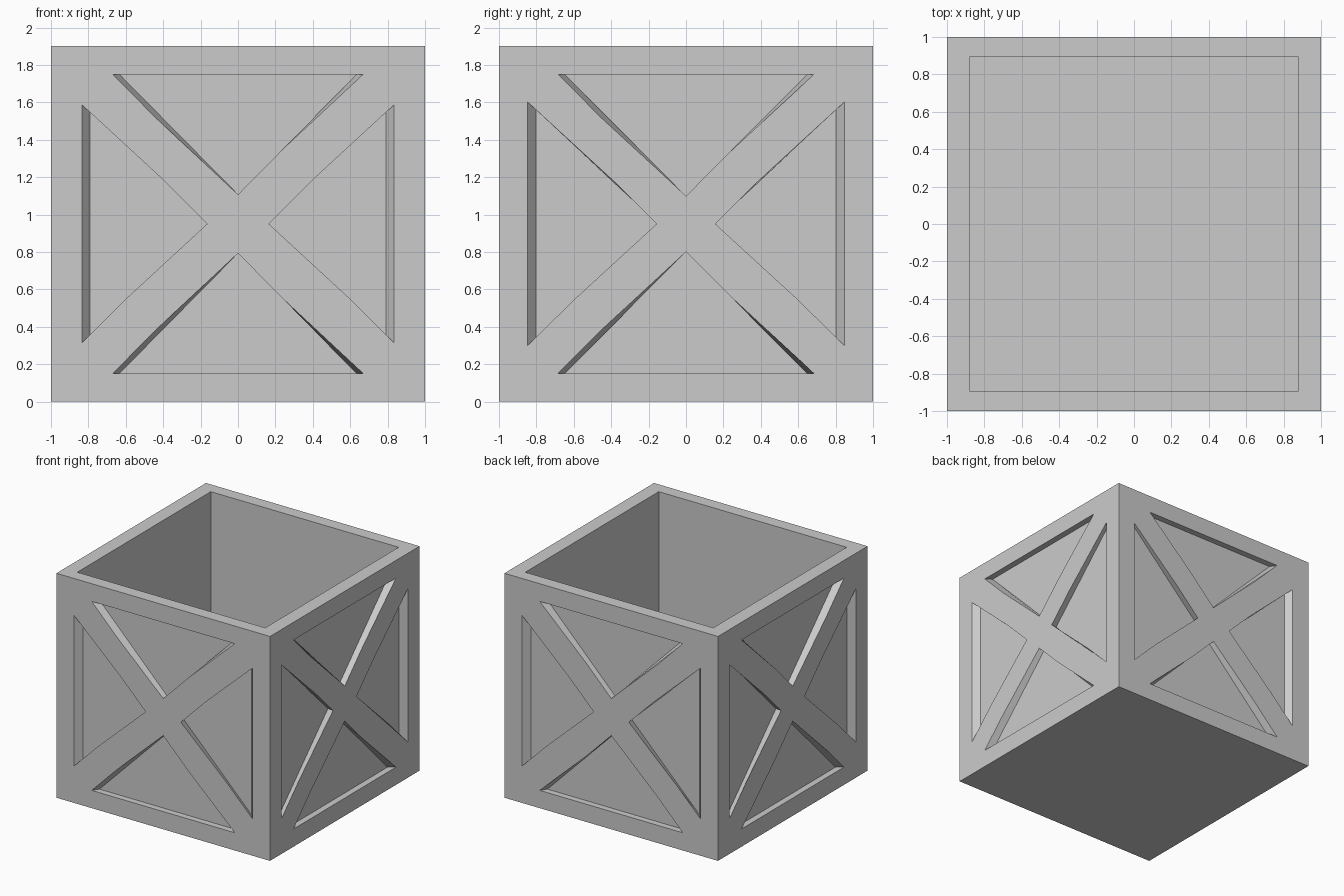
import bpy, bmesh
from mathutils import Matrix

if "Cube" in bpy.data.objects:
    bpy.data.objects.remove(bpy.data.objects["Cube"])

HEIGHT, MID = 1.9, 0.95
RECESS = 0.947      # panels sink by scaling toward the vertical axis


def finish(name, bm):
    bmesh.ops.recalc_face_normals(bm, faces=bm.faces)
    mesh = bpy.data.meshes.new(name)
    bm.to_mesh(mesh)
    bm.free()
    obj = bpy.data.objects.new(name, mesh)
    bpy.context.collection.objects.link(obj)
    return obj


def add_box(bm, size, z):
    m = Matrix.Translation((0, 0, z)) @ Matrix.Diagonal((*size, 1))
    bmesh.ops.create_cube(bm, size=1, matrix=m)


def add_prism(bm, tri, place):
    # triangular recess whose walls converge on the vertical axis
    inner, outer = [[bm.verts.new(place(t, h, s)) for t, h in tri]
                    for s in (RECESS, 1.03)]
    bm.faces.new(inner)
    bm.faces.new(outer)
    for i in range(3):
        j = (i + 1) % 3
        bm.faces.new((inner[i], inner[j], outer[j], outer[i]))


def triangles(half_w, apex_h, side, side_h, apex_t):
    # upper, lower, left and right panels around the X brace
    for k in (-1, 1):
        yield [(-half_w, MID + k * 0.8), (half_w, MID + k * 0.8), (0, MID + k * apex_h)]
        yield [(k * side, MID - side_h), (k * side, MID + side_h), (k * apex_t, MID)]


# crate body
bm = bmesh.new()
add_box(bm, (2, 2, HEIGHT), MID)
crate = finish("crate", bm)

# cutter for the hollow and for the panels of all four sides
bm = bmesh.new()
floor, top = 0.11, 2.2
add_box(bm, (1.76, 1.785, top - floor), (top + floor) / 2)
for k in (-1, 1):
    for tri in triangles(0.67, 0.157, 0.835, 0.637, 0.165):
        add_prism(bm, tri, lambda t, h, s: (t * s, k * s, h))
    for tri in triangles(0.685, 0.149, 0.847, 0.652, 0.157):
        add_prism(bm, tri, lambda t, h, s: (k * s, t * s, h))
cutter = finish("recess_cutter", bm)
cutter.hide_render = True

# carve the crate and drop the cutter
mod = crate.modifiers.new("recesses", 'BOOLEAN')
mod.operation = 'DIFFERENCE'
mod.solver = 'EXACT'
mod.object = cutter
bpy.context.view_layer.objects.active = crate
crate.select_set(True)
bpy.ops.object.modifier_apply(modifier=mod.name)
bpy.data.objects.remove(cutter)
